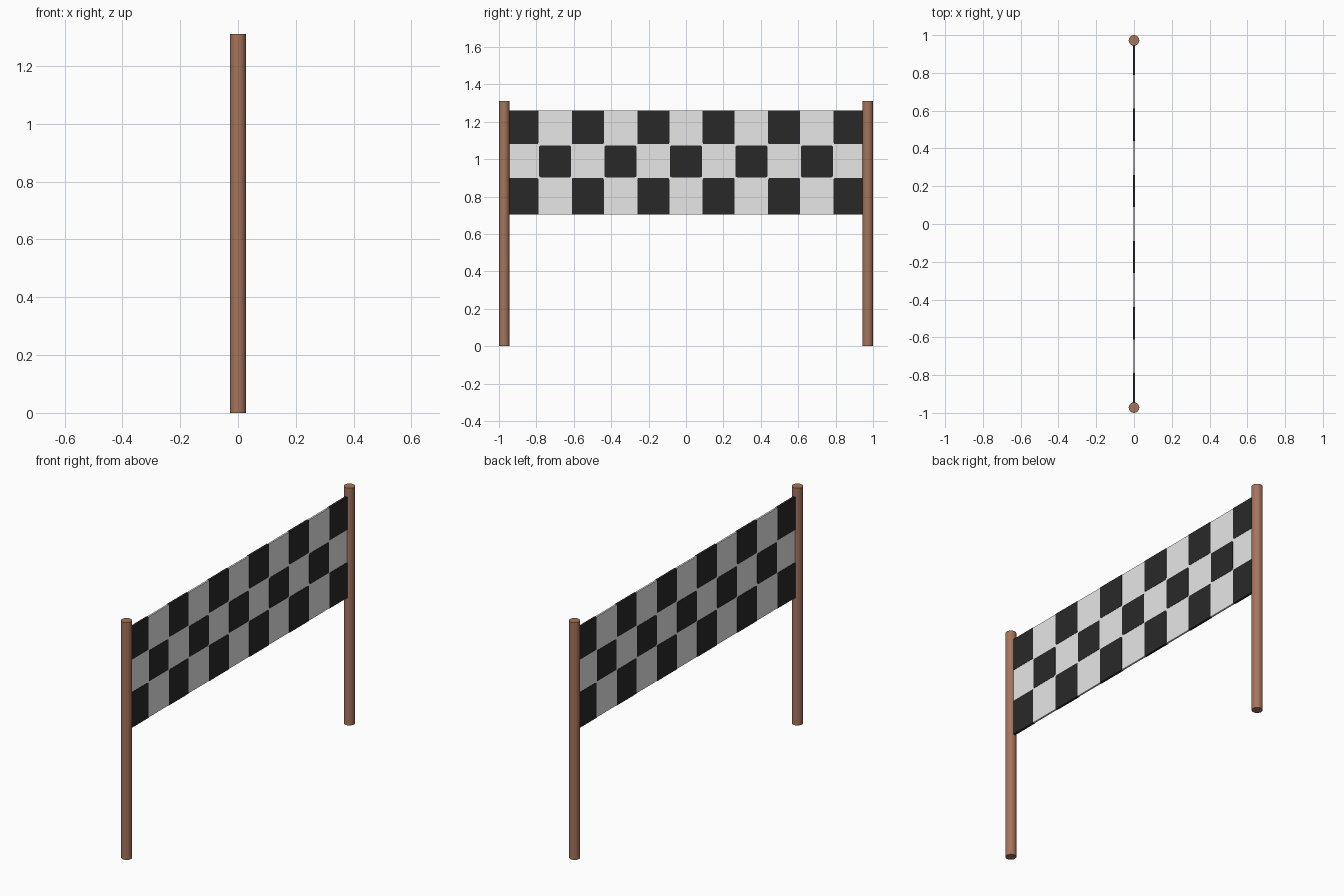
import bpy, bmesh, math

cube = bpy.data.objects.get("Cube")
if cube:
    bpy.data.objects.remove(cube, do_unlink=True)


def material(name, rgb):
    m = bpy.data.materials.new(name)
    m.use_nodes = True
    m.diffuse_color = (*rgb, 1)
    m.node_tree.nodes["Principled BSDF"].inputs["Base Color"].default_value = (*rgb, 1)
    return m


WOOD = material("brown wood", (0.38, 0.175, 0.105))
WHITE = material("white cloth", (0.8, 0.8, 0.8))
BLACK = material("black cloth", (0.022, 0.022, 0.022))

POST_R, POST_H, POST_Y = 0.028, 1.31, 0.972
BOTTOM, TOP = 0.705, 1.26
COLUMNS, STEP = 11, 0.175
ROWS = [(BOTTOM, 0.9), (0.903, 1.073), (1.08, TOP)]


def add_box(bm, half_x, y0, y1, z0, z1):
    verts = bmesh.ops.create_cube(bm, size=1)["verts"]
    for v in verts:
        v.co = (half_x if v.co.x > 0 else -half_x,
                y1 if v.co.y > 0 else y0,
                z1 if v.co.z > 0 else z0)


def finish(bm, name, mat):
    me = bpy.data.meshes.new(name)
    bm.to_mesh(me)
    bm.free()
    me.materials.append(mat)
    ob = bpy.data.objects.new(name, me)
    bpy.context.collection.objects.link(ob)
    return ob


# Two round wooden posts
for name, side in (("front_post", -1), ("back_post", 1)):
    bpy.ops.mesh.primitive_cylinder_add(vertices=32, radius=POST_R, depth=POST_H,
                                        location=(0, side * POST_Y, POST_H / 2))
    post = bpy.context.object
    post.name = name
    post.data.materials.append(WOOD)
    bpy.ops.object.shade_smooth_by_angle(angle=math.radians(40))

# White banner panel between the posts
half = COLUMNS * STEP / 2
bm = bmesh.new()
add_box(bm, 0.005, -half, half, BOTTOM, TOP)
finish(bm, "banner", WHITE)

# Black checks wrapping through the banner, with softened inner corners
bm = bmesh.new()
for r, (z0, z1) in enumerate(ROWS):
    low = z0 - 0.001 if r == 0 else z0
    high = z1 + 0.001 if r == len(ROWS) - 1 else z1
    for c in range(r % 2, COLUMNS, 2):
        y0 = -half + c * STEP
        add_box(bm, 0.0065, y0 + 0.002, y0 + STEP - 0.002, low, high)
corners = [e for e in bm.edges
           if abs(e.verts[0].co.x - e.verts[1].co.x) > 0.01
           and BOTTOM < e.verts[0].co.z < TOP]
bmesh.ops.bevel(bm, geom=corners, offset=0.008, segments=2, profile=0.5, affect='EDGES')
finish(bm, "black_checks", BLACK)
